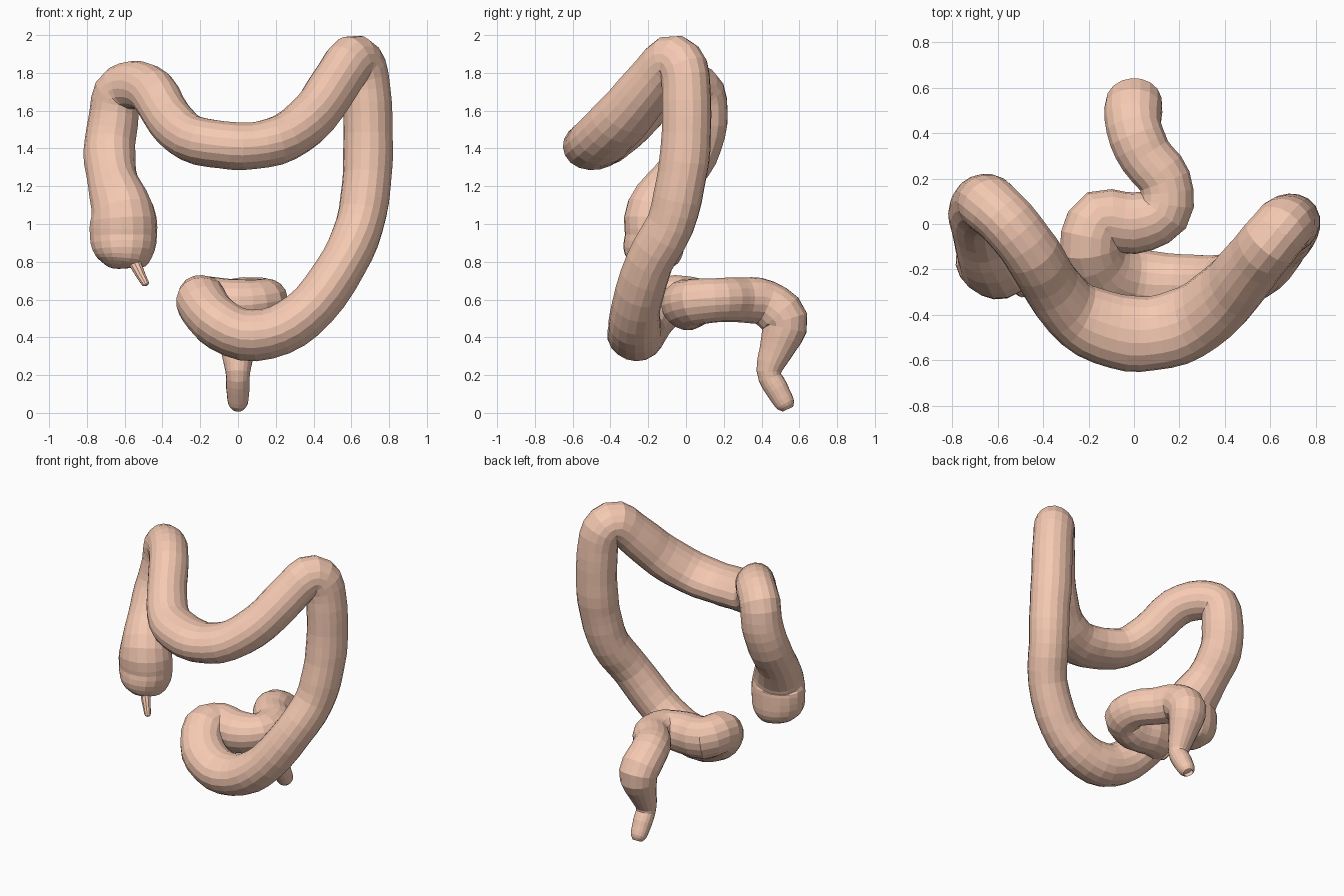
import bpy, bmesh, math
from mathutils import Vector

if "Cube" in bpy.data.objects:
    bpy.data.objects.remove(bpy.data.objects["Cube"])

mat = bpy.data.materials.new("flesh")
mat.diffuse_color = (0.92, 0.59, 0.45, 1)
mat.use_nodes = True
mat.node_tree.nodes["Principled BSDF"].inputs["Base Color"].default_value = mat.diffuse_color


def spline(points, steps):
    """Catmull-Rom through (x, y, z, radius, depth stretch) points."""
    p = [Vector(q) if len(q) == 5 else Vector((*q, 1.0)) for q in points]
    p = [2 * p[0] - p[1]] + p + [2 * p[-1] - p[-2]]
    out = []
    for a, b, c, d in zip(p, p[1:], p[2:], p[3:]):
        for i in range(steps):
            t = i / steps
            out.append(0.5 * (2 * b + (c - a) * t + (2 * a - 5 * b + 4 * c - d) * t * t
                              + (3 * b - a - 3 * c + d) * t ** 3))
    return out + [p[-2]]


def tube(name, points, sides, steps, ridge=0.0, dimple=0.0):
    """Sweep a circle with three shallow lengthwise bands along a path."""
    pts = spline(points, steps)
    pos = [Vector(q[:3]) for q in pts]
    bm = bmesh.new()
    rings, normal, old = [], None, None
    for i, q in enumerate(pts):
        tan = (pos[min(i + 1, len(pos) - 1)] - pos[max(i - 1, 0)]).normalized()
        if normal is None:
            normal = tan.orthogonal().normalized()
        else:
            normal = old.rotation_difference(tan) @ normal
        old = tan
        side = tan.cross(normal)
        ring = []
        for k in range(sides):
            a = math.tau * k / sides
            r = q[3] * (1 + ridge * math.cos(3 * a) + ridge * 0.5 * math.sin(i * 1.9))
            off = r * (math.cos(a) * normal + math.sin(a) * side)
            off.y *= q[4]
            ring.append(bm.verts.new(pos[i] + off))
        rings.append(ring)
    for r0, r1 in zip(rings, rings[1:]):
        for k in range(sides):
            j = (k + 1) % sides
            bm.faces.new((r0[k], r0[j], r1[j], r1[k]))
    bm.faces.new(rings[0][::-1])
    end = bm.faces.new(rings[-1])
    if dimple:
        bmesh.ops.inset_region(bm, faces=[end], thickness=pts[-1][3] * 0.4, depth=0)
        bmesh.ops.translate(bm, verts=end.verts[:], vec=-old * dimple)
    bmesh.ops.recalc_face_normals(bm, faces=bm.faces[:])
    me = bpy.data.meshes.new(name)
    bm.to_mesh(me)
    bm.free()
    me.materials.append(mat)
    ob = bpy.data.objects.new(name, me)
    bpy.context.collection.objects.link(ob)
    return ob


# pouch and rising limb
ascending = [(-.61, -.18, .765, .03), (-.61, -.18, .78, .10), (-.605, -.175, .83, .152),
             (-.605, -.165, .94, .18, .88), (-.61, -.16, 1.07, .168, .92),
             (-.66, -.065, 1.22, .135, .95), (-.68, .045, 1.38, .137, .95),
             (-.66, .09, 1.54, .132), (-.635, .08, 1.69, .13)]
# sagging cross limb, wider from front to back than it is tall
transverse = [(-.55, .0, 1.735, .127), (-.45, -.13, 1.70, .127), (-.36, -.28, 1.555, .125, 1.1),
              (-.25, -.405, 1.455, .125, 1.25), (-.08, -.475, 1.42, .127, 1.32),
              (.08, -.485, 1.415, .125, 1.32), (.25, -.435, 1.46, .128, 1.32),
              (.4, -.32, 1.58, .13, 1.25), (.51, -.19, 1.74, .13, 1.1)]
# falling limb
descending = [(.60, -.08, 1.865, .132), (.66, -.01, 1.82, .13), (.685, .005, 1.65, .13),
              (.69, .0, 1.4, .132), (.68, -.03, 1.2, .13), (.645, -.08, 1.0, .128),
              (.56, -.19, .8, .127), (.4, -.26, .57, .13)]
# curled lower loop
sigmoid = [(.22, -.27, .44, .134, 1.05), (.03, -.26, .415, .137, 1.1), (-.12, -.215, .49, .137, 1.1),
           (-.195, -.1, .59, .135), (-.15, .015, .585, .137), (.0, .005, .575, .135),
           (.13, .055, .59, .122), (.135, .19, .6, .117), (.05, .3, .6, .12)]
# outlet
rectum = [(0, .42, .585, .123), (0, .525, .49, .126), (0, .49, .36, .098),
          (0, .44, .22, .066), (0, .48, .13, .062), (0, .525, .05, .052),
          (0, .54, .02, .03)]

tube("large_bowel", ascending + transverse + descending + sigmoid + rectum,
     18, 3, ridge=0.02, dimple=0.03)
tube("appendix", [(-.57, -.22, .84, .034), (-.54, -.255, .78, .032), (-.51, -.285, .72, .025),
                  (-.49, -.305, .685, .02), (-.485, -.31, .675, .008)], 10, 3)
